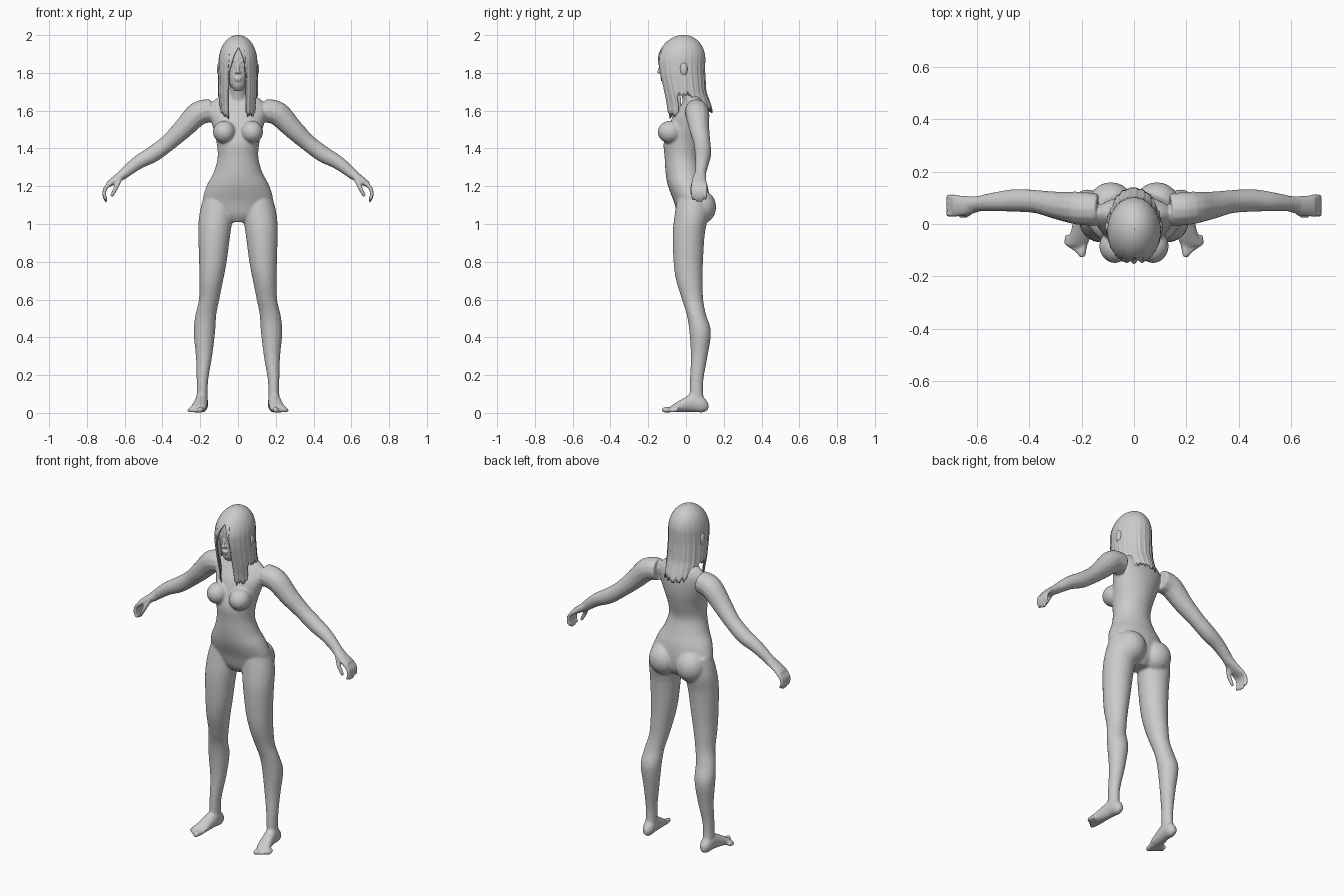
import bpy, bmesh, math, random
from mathutils import Vector, Matrix

random.seed(4)
X, Y, Z = Vector((1, 0, 0)), Vector((0, 1, 0)), Vector((0, 0, 1))


def spline(rows, steps=4):
    """Catmull-Rom through rows of (x, y, z, a, b)."""
    out = []
    for i in range(len(rows) - 1):
        p = [Vector(rows[min(max(i + k, 0), len(rows) - 1)]) for k in (-1, 0, 1, 2)]
        for s in range(steps):
            t = s / steps
            out.append(0.5 * (2 * p[1] + (p[2] - p[0]) * t
                       + (2 * p[0] - 5 * p[1] + 4 * p[2] - p[3]) * t * t
                       + (3 * p[1] - p[0] - 3 * p[2] + p[3]) * t ** 3))
    return out + [Vector(rows[-1])]


def loft(bm, rows, ref=X, axis=None, side=1, n=24):
    """Closed tube of elliptical rings; a lies along ref, b across it."""
    pts = spline(rows)
    pos = [Vector(p[:3]) for p in pts]
    rings = []
    for i, p in enumerate(pts):
        t = axis or (pos[min(i + 1, len(pos) - 1)] - pos[max(i - 1, 0)]).normalized()
        v = t.cross(ref).normalized()
        u = v.cross(t)
        ring = []
        for k in range(n):
            ang = 2 * math.pi * k / n
            c = pos[i] + u * (p[3] * math.cos(ang)) + v * (p[4] * math.sin(ang))
            ring.append(bm.verts.new((c.x * side, c.y, c.z)))
        rings.append(ring)
    for r, q in zip(rings, rings[1:]):
        for k in range(n):
            bm.faces.new((r[k], r[(k + 1) % n], q[(k + 1) % n], q[k]))
    bm.faces.new(rings[0])
    bm.faces.new(rings[-1])


def tube(bm, rows, ref=Y, side=1):
    """Round tube from (x, y, z, r), with ball tip."""
    loft(bm, [(*r, r[3]) for r in rows], ref, None, side, 12)
    ball(bm, rows[-1][:3], [rows[-1][3]] * 3, side)


def ball(bm, c, r, side=1):
    m = Matrix.Translation((c[0] * side, c[1], c[2])) @ Matrix.Diagonal((*r, 1))
    bmesh.ops.create_uvsphere(bm, u_segments=20, v_segments=12, radius=1, matrix=m)


def finish(name, bm):
    bmesh.ops.recalc_face_normals(bm, faces=bm.faces)
    me = bpy.data.meshes.new(name)
    bm.to_mesh(me)
    bm.free()
    me.polygons.foreach_set("use_smooth", [True] * len(me.polygons))
    ob = bpy.data.objects.new(name, me)
    bpy.context.collection.objects.link(ob)
    return ob


def fuse(ob, voxel, smooth):
    m = ob.modifiers.new("fuse", 'REMESH')
    m.mode, m.voxel_size, m.use_smooth_shade = 'VOXEL', voxel, True
    m = ob.modifiers.new("soften", 'SMOOTH')
    m.factor, m.iterations = 0.5, smooth


body = bmesh.new()
# torso: z, y centre, half width, half depth
torso = [(1.01, .03, .05, .05), (1.05, .035, .14, .08), (1.12, .03, .185, .095),
         (1.20, .01, .167, .105), (1.27, -.008, .130, .10), (1.35, -.02, .108, .093),
         (1.43, -.014, .113, .104), (1.50, .005, .130, .10), (1.57, .02, .148, .09),
         (1.62, .035, .150, .07), (1.66, .04, .12, .05), (1.69, .035, .07, .045),
         (1.72, .02, .045, .042)]
loft(body, [(0, y, z, a, b) for z, y, a, b in torso], X, Z, n=36)
# neck
tube(body, [(0, .04, 1.62, .05), (0, .015, 1.70, .043), (0, -.01, 1.78, .045)], X)

# leg: z, x, y, half width, half depth
leg = [(1.15, .10, .035, .08, .08), (1.05, .115, .03, .09, .09), (.95, .125, .015, .085, .085),
       (.80, .133, .012, .073, .078), (.70, .142, .018, .063, .07), (.60, .153, .035, .054, .056),
       (.52, .170, .055, .055, .051), (.43, .178, .075, .057, .057), (.30, .180, .070, .043, .044),
       (.18, .188, .057, .031, .036), (.10, .190, .055, .029, .036), (.04, .190, .065, .03, .04)]
foot = [(.19, .118, .035, .014, .018), (.19, .09, .044, .031, .042), (.193, .04, .055, .034, .050),
        (.20, -.01, .042, .037, .038), (.21, -.06, .027, .042, .023), (.222, -.085, .018, .040, .014)]
arm = [(.14, .055, 1.60, .062), (.21, .06, 1.585, .064), (.29, .07, 1.505, .054),
       (.37, .085, 1.43, .045), (.45, .09, 1.37, .044), (.53, .085, 1.325, .037), (.61, .076, 1.262, .028)]
palm = [(.59, .078, 1.275, .029, .027), (.645, .07, 1.237, .038, .022), (.69, .07, 1.207, .043, .015)]

for s in (1, -1):
    loft(body, [(x, y, z, a, b) for z, x, y, a, b in leg], X, -Z, s)
    loft(body, foot, X, -Y, s)
    for i in range(5):  # toes
        r = .015 if i == 0 else .011
        tube(body, [(.19 + .016 * i, -.065 + .006 * i, .018, r),
                    (.199 + .0145 * i, -.115 + .011 * i, r + .001, r)], X, s)
    tube(body, arm, Y, s)
    loft(body, palm, Y, None, s)
    for i in range(4):  # fingers
        y, d = .038 + .0215 * i, (.008, 0, 0, .012)[i]
        tube(body, [(.675, y, 1.215, .011), (.703, y, 1.188, .011),
                    (.708, y, 1.152, .0105), (.698, y, 1.124 + d, .009)], Y, s)
    # thumb
    tube(body, [(.625, .05, 1.24, .014), (.645, .035, 1.195, .0125), (.667, .035, 1.152, .010)], Y, s)
    # bust, buttocks
    ball(body, (.073, -.084, 1.487), (.06, .066, .06), s)
    ball(body, (.088, .075, 1.09), (.088, .085, .092), s)
fuse(finish("body", body), .0062, 7)

# head with facial features
head = bmesh.new()
skull = [(1.705, -.08, .018, .022), (1.73, -.072, .038, .048), (1.77, -.052, .057, .075),
         (1.82, -.037, .071, .093), (1.87, -.030, .079, .104), (1.92, -.028, .077, .099),
         (1.96, -.025, .058, .073), (1.985, -.02, .02, .03)]
loft(head, [(0, y, z, a, b) for z, y, a, b in skull], X, Z, n=32)
tube(head, [(0, -.128, 1.85, .007), (0, -.136, 1.825, .008), (0, -.143, 1.805, .010)], X)
ball(head, (0, -.126, 1.772), (.021, .010, .006))
ball(head, (0, -.124, 1.761), (.018, .010, .006))
for s in (1, -1):
    ball(head, (.009, -.133, 1.803), (.008, .009, .007), s)
    ball(head, (.031, -.118, 1.842), (.015, .009, .007), s)
    tube(head, [(.013, -.130, 1.861, .005), (.035, -.122, 1.866, .006), (.054, -.104, 1.860, .005)], Z, s)
    ball(head, (.098, -.012, 1.82), (.014, .021, .036), s)
    ball(head, (.085, -.012, 1.82), (.02, .012, .022), s)
fuse(finish("head", head), .004, 2)


def lerp(table, t):
    for (t0, *p), (t1, *q) in zip(table, table[1:]):
        if t <= t1:
            f = (t - t0) / (t1 - t0)
            return [a + (b - a) * f for a, b in zip(p, q)]
    return table[-1][1:]


# long hair: hem height by angle from the front, leaving the face open
hem = [(-180, 1.60), (-125, 1.61), (-100, 1.69), (-78, 1.69), (-70, 1.60), (-31, 1.57), (-28, 1.80),
       (-10, 1.90), (2, 1.935), (12, 1.90), (22, 1.84), (25, 1.58), (62, 1.58), (70, 1.69),
       (100, 1.69), (125, 1.61), (180, 1.60)]
# z, half width, half depth, y centre
fall = [(1.56, .095, .124, .020), (1.62, .098, .120, .012), (1.70, .103, .113, -.010),
        (1.80, .101, .122, -.025), (1.86, .099, .125, -.027)]
hair = bmesh.new()
cols, rows = 180, 32
grid = []
for c in range(cols):
    deg = -180 + 360 * c / cols
    th = math.radians(deg)
    zb = lerp(hem, deg)[0]
    if zb < 1.72:
        zb += random.uniform(-.016, .012)
    col = []
    for r in range(rows + 1):
        z = 1.9975 - (1.9975 - zb) * (r / rows) ** 1.7
        if z > 1.86:
            f = math.sqrt(max(1 - ((z - 1.86) / .1375) ** 2, .0004))
            a, b, yc = .099 * f, .125 * f, -.027 + (z - 1.86) * .1
        else:
            a, b, yc = lerp(fall, z)
        w = 1 + min(max(1.96 - z, 0), .2) * (.06 * math.sin(th * 23) + .04 * math.sin(th * 41 + 1))
        col.append(hair.verts.new((a * w * math.sin(th), yc - b * w * math.cos(th), z)))
    grid.append(col)
for c in range(cols):
    p, q = grid[c], grid[(c + 1) % cols]
    for r in range(rows):
        hair.faces.new((p[r], p[r + 1], q[r + 1], q[r]))
hair.faces.new([col[0] for col in grid])
m = finish("hair", hair).modifiers.new("thickness", 'SOLIDIFY')
m.thickness, m.offset = .006, 0
